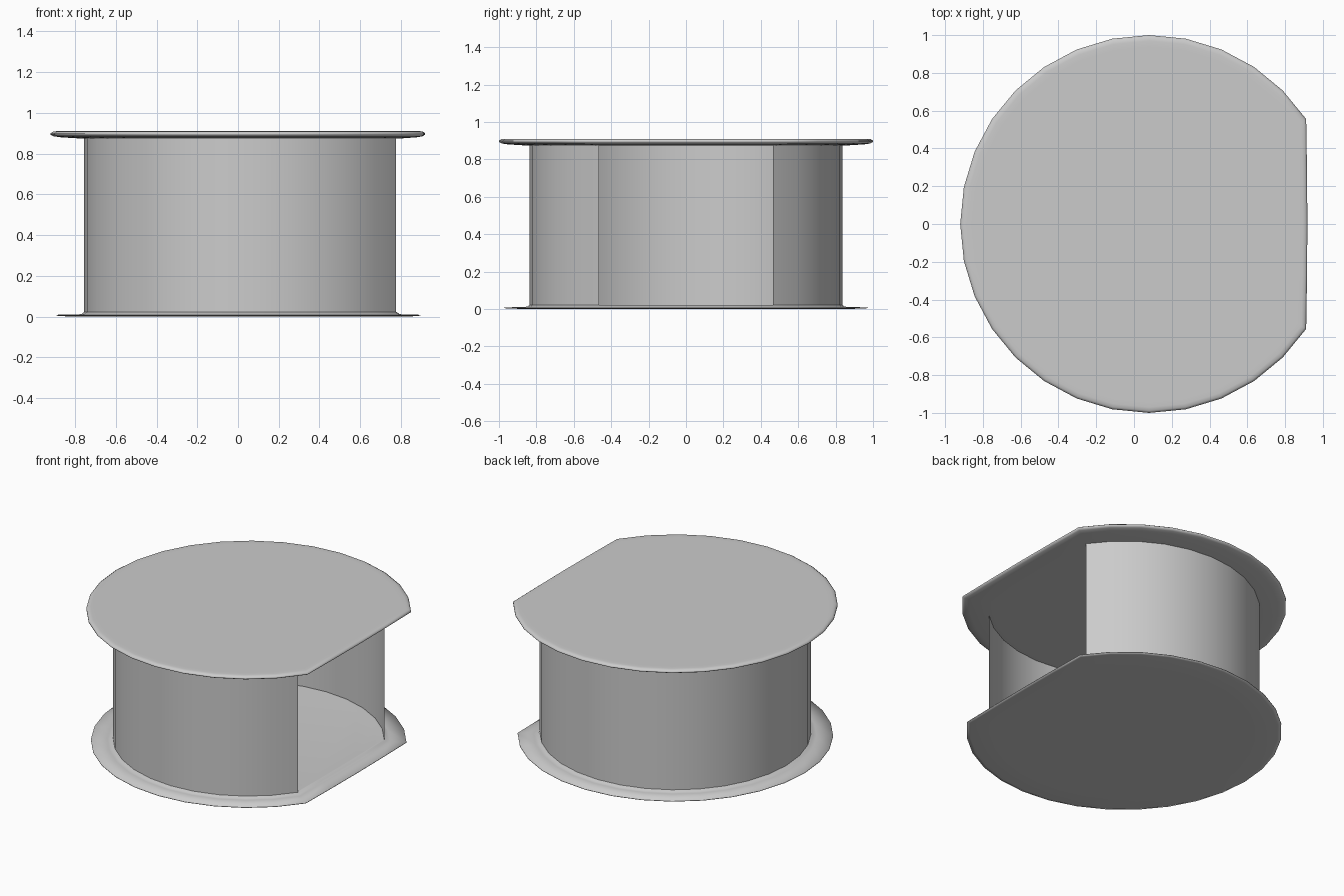
import bpy, bmesh, math

cube = bpy.data.objects.get("Cube")
if cube:
    bpy.data.objects.remove(cube, do_unlink=True)

CENTER_X = 0.08
STEP = math.tau / 32

grey = bpy.data.materials.new("light_grey")
grey.use_nodes = True
colour = (0.6, 0.6, 0.6, 1)
grey.diffuse_color = colour
grey.node_tree.nodes["Principled BSDF"].inputs["Base Color"].default_value = colour

# Circle outline with one side cut off; the cut bulges very slightly
ARC = [(math.cos(i * STEP), math.sin(i * STEP)) for i in range(3, 30)]
CUT = [(0.836, -0.28), (0.838, 0), (0.836, 0.28)]


def loft(name, outline, profile, closed):
    """Stack scaled copies of the outline; profile holds (scale, height)."""
    bm = bmesh.new()
    rings = [[bm.verts.new((CENTER_X + x * s, y * s, z)) for x, y in outline]
             for s, z in profile]
    n = len(outline)
    for low, high in zip(rings, rings[1:]):
        for i in range(n if closed else n - 1):
            j = (i + 1) % n
            bm.faces.new((low[i], low[j], high[j], high[i]))
    if closed:
        bm.faces.new(rings[0][::-1])
        bm.faces.new(rings[-1])
    for face in bm.faces:
        face.smooth = True
    mesh = bpy.data.meshes.new(name)
    bm.to_mesh(mesh)
    bm.free()
    mesh.materials.append(grey)
    obj = bpy.data.objects.new(name, mesh)
    bpy.context.collection.objects.link(obj)
    return obj


# Base: thin flange with a small fillet rising to the floor
loft("base_plate", ARC + CUT,
     [(0.8, 0), (0.95, 0.002), (0.972, 0.005), (0.972, 0.009), (0.87, 0.01),
      (0.848, 0.013), (0.836, 0.022), (0.825, 0.022), (0.78, 0.018)], True)

# Wall: open on the cut side
loft("curved_wall", ARC, [(0.836, 0.02), (0.836, 0.88)], False)

# Lid: wider disc with a rounded rim
loft("lid", ARC + CUT,
     [(0.8, 0.873), (0.85, 0.874), (0.95, 0.88), (0.985, 0.885),
      (1.0, 0.893), (1.0, 0.9), (0.988, 0.908), (0.97, 0.91), (0.94, 0.91)], True)
